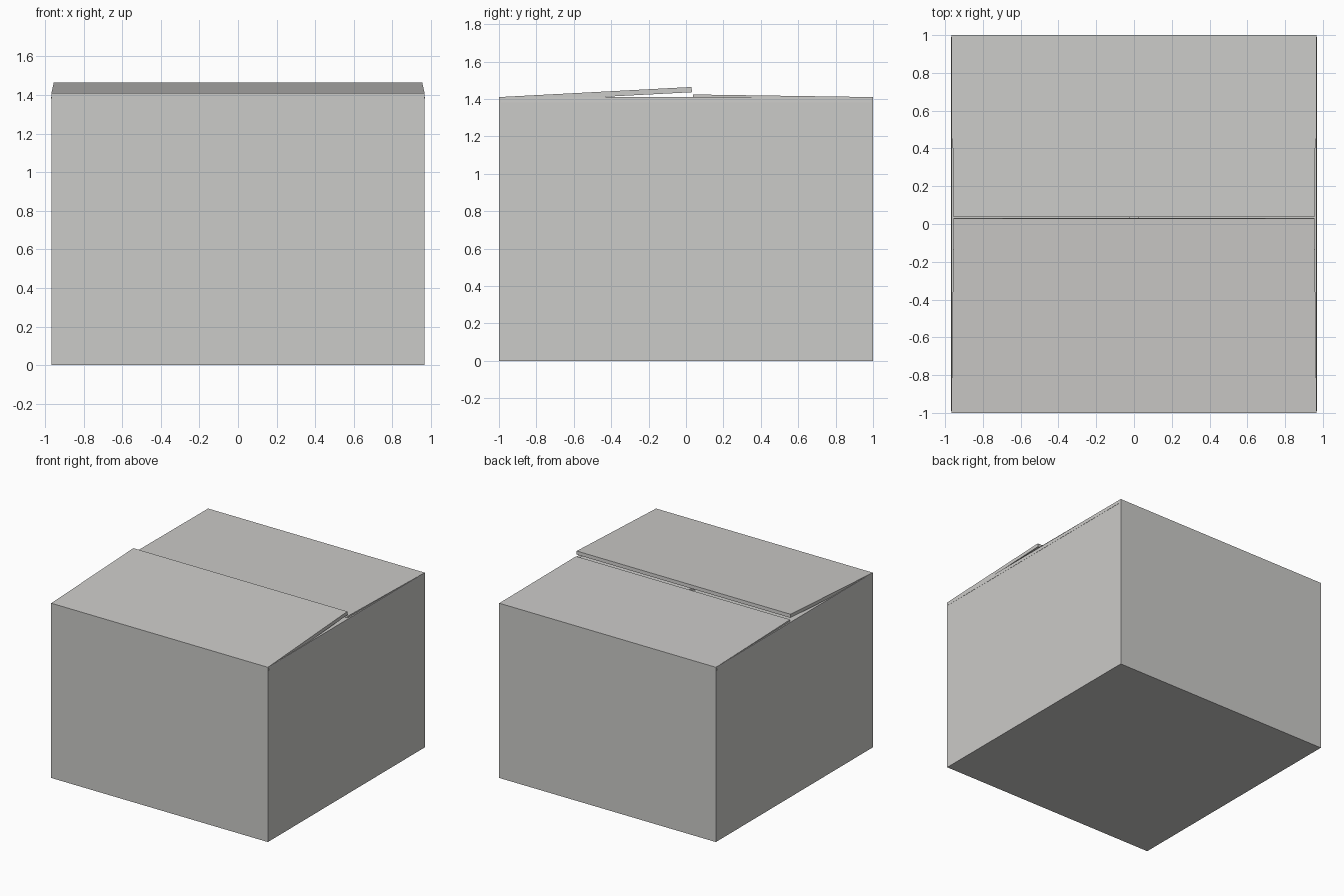
import bpy, bmesh

if "Cube" in bpy.data.objects:
    bpy.data.objects.remove(bpy.data.objects["Cube"])

X, Y, H, T = 0.967, 1.0, 1.41, 0.028   # half width, half depth, wall height, board thickness

card = bpy.data.materials.new("grey_cardboard")
card.diffuse_color = (0.60, 0.595, 0.58, 1)
card.use_nodes = True
card.node_tree.nodes["Principled BSDF"].inputs["Base Color"].default_value = card.diffuse_color


def board(name, verts, faces):
    """Sheet of card whose outer face is given; thickness grows inward."""
    me = bpy.data.meshes.new(name)
    me.from_pydata(verts, [], faces)
    me.materials.append(card)
    ob = bpy.data.objects.new(name, me)
    bpy.context.collection.objects.link(ob)
    mod = ob.modifiers.new("thickness", "SOLIDIFY")
    mod.thickness = T
    mod.offset = -1
    mod.use_even_offset = True
    return ob


# Open-topped carton
ring = [(-X, -Y), (X, -Y), (X, Y), (-X, Y)]
verts = [(x, y, z) for z in (0, H) for x, y in ring]
faces = [(3, 2, 1, 0)] + [(i, (i + 1) % 4, (i + 1) % 4 + 4, i + 4) for i in range(4)]
board("carton_body", verts, faces)

quad = [(0, 1, 2, 3)]
N = 0.955   # narrowed half width at the free edge

# Side flaps folded in underneath
for s, name in ((1, "right_inner_flap"), (-1, "left_inner_flap")):
    board(name, [(s * X, -s * (Y - 0.01), H), (s * X, s * (Y - 0.01), H),
                 (s * 0.02, s * 0.97, H - 0.045), (s * 0.02, -s * 0.97, H - 0.045)], quad)

# Front flap, sprung slightly open, and the flatter back flap
board("front_flap", [(-X, -Y, H), (X, -Y, H), (N, 0.03, 1.464), (-N, 0.03, 1.464)], quad)
board("back_flap", [(X, Y, H), (-X, Y, H), (-N, 0.037, 1.424), (N, 0.037, 1.424)], quad)
